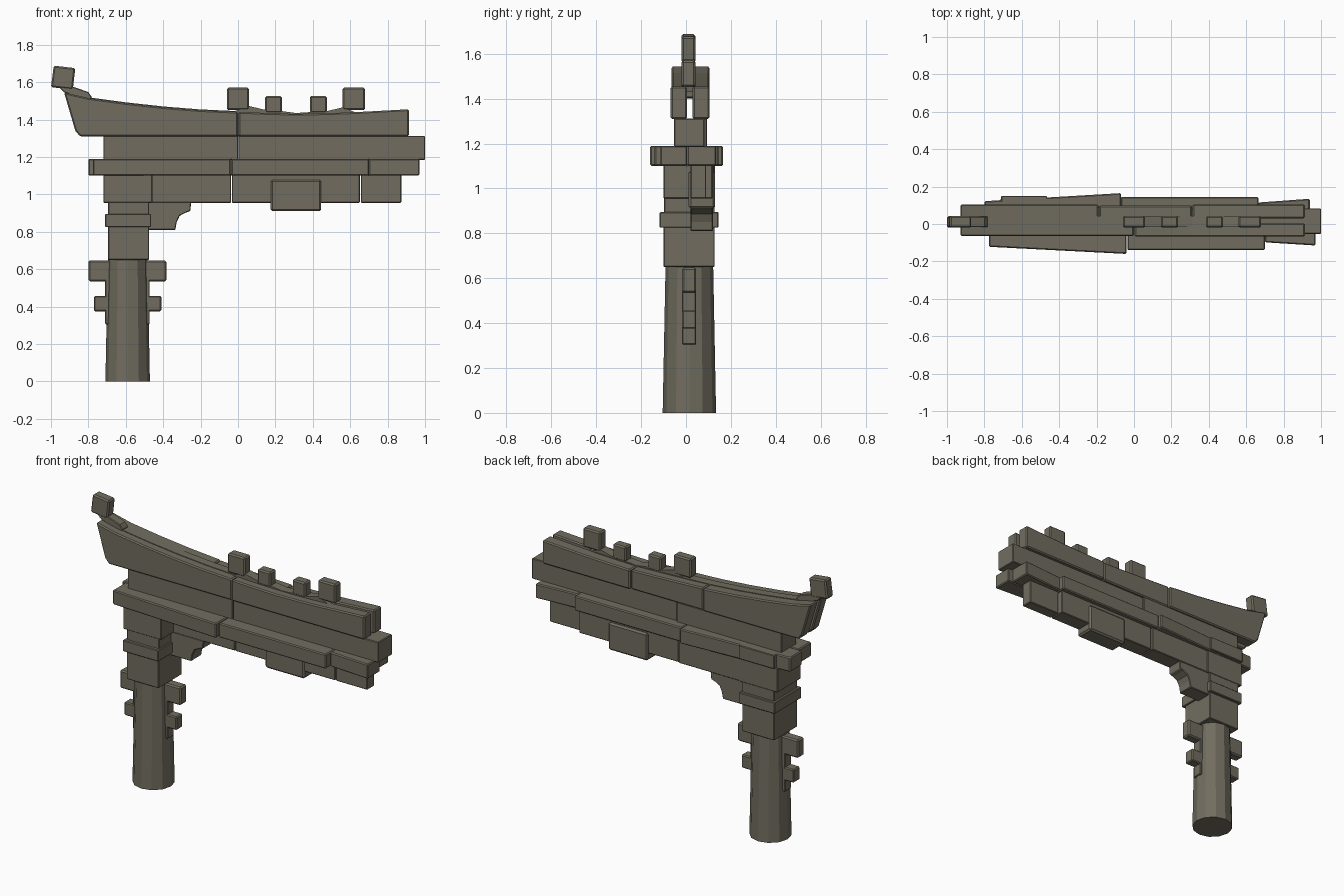
import bpy, bmesh, math
from mathutils import Vector

stone = bpy.data.materials.new("olive_grey_stone")
stone.diffuse_color = (0.165, 0.152, 0.115, 1)


def prism(name, pts, lo, hi, plan=False, bevel=0.0):
    """Extrude an x-z profile along y, or an x-y plan along z."""
    bm = bmesh.new()
    place = (lambda a, b, h: (a, b, h)) if plan else (lambda a, b, h: (a, h, b))
    low = [bm.verts.new(place(a, b, lo)) for a, b in pts]
    top = [bm.verts.new(place(a, b, hi)) for a, b in pts]
    bm.faces.new(low)
    bm.faces.new(top)
    n = len(pts)
    for i in range(n):
        j = (i + 1) % n
        bm.faces.new((low[i], low[j], top[j], top[i]))
    bmesh.ops.recalc_face_normals(bm, faces=bm.faces)
    me = bpy.data.meshes.new(name)
    bm.to_mesh(me)
    bm.free()
    me.materials.append(stone)
    ob = bpy.data.objects.new(name, me)
    bpy.context.collection.objects.link(ob)
    if bevel:
        m = ob.modifiers.new("worn_edges", 'BEVEL')
        m.width, m.segments = bevel, 1
        m.limit_method, m.angle_limit = 'ANGLE', math.radians(40)
    return ob


def box(name, x0, x1, y0, y1, z0, z1, bevel=0.004):
    return prism(name, [(x0, z0), (x1, z0), (x1, z1), (x0, z1)], y0, y1, bevel=bevel)


# Round post
bpy.ops.mesh.primitive_cone_add(vertices=12, radius1=0.119, radius2=0.106, depth=0.66,
                                location=(-0.59, 0.015, 0.33))
post = bpy.context.object
post.name = "post"
post.data.materials.append(stone)

# Stacked capital on the post
box("capital_base", -0.695, -0.475, -0.10, 0.128, 0.65, 0.83)
box("capital_band", -0.71, -0.465, -0.117, 0.145, 0.825, 0.895)
box("capital_neck", -0.695, -0.475, -0.097, 0.128, 0.89, 0.96)
box("capital_top", -0.72, -0.458, -0.10, 0.13, 0.955, 1.105)

# Ornamental side plates through the post
box("side_plate_spine", -0.71, -0.472, -0.017, 0.045, 0.305, 0.60)
box("side_plate_upper", -0.80, -0.383, -0.017, 0.045, 0.535, 0.647, 0.008)
box("side_plate_lower", -0.77, -0.41, -0.017, 0.045, 0.375, 0.457, 0.006)

# Lower tie beam in three stones, with a centre drop and a curved bracket
box("tie_beam_left", -0.47, -0.037, 0.02, 0.125, 0.955, 1.105)
box("tie_beam_middle", -0.033, 0.652, 0.02, 0.118, 0.955, 1.105)
box("tie_beam_right", 0.657, 0.873, 0.02, 0.09, 0.955, 1.105)
box("tie_beam_drop", 0.175, 0.445, 0.012, 0.13, 0.91, 1.08, 0.01)
prism("corner_bracket", [(-0.48, 0.81), (-0.335, 0.81), (-0.328, 0.85), (-0.312, 0.885),
                         (-0.28, 0.902), (-0.255, 0.91), (-0.25, 0.96), (-0.48, 0.96)],
      0.02, 0.12, bevel=0.004)

# Ledge: front and back rows, (x0, x1, outer y at x0, outer y at x1)
ledge = {"front": [(-0.775, -0.04, -0.122, -0.16), (-0.035, 0.70, -0.14, -0.14),
                   (0.70, 0.97, -0.098, -0.115)],
         "back": [(-0.80, -0.07, 0.122, 0.165), (-0.07, 0.665, 0.145, 0.145),
                  (0.665, 0.94, 0.115, 0.135)]}
for side, stones in ledge.items():
    for i, (x0, x1, ya, yb) in enumerate(stones):
        prism(f"ledge_{side}_{i}", [(x0, 0.005), (x1, 0.005), (x1, yb), (x0, ya)],
              1.10, 1.19, plan=True, bevel=0.006)
box("ledge_back_end_block", -0.71, -0.465, 0.0, 0.15, 1.105, 1.19)

# Main beam under the roof
box("main_beam_left", -0.72, 0.0, -0.053, 0.093, 1.185, 1.312)
box("main_beam_right", 0.002, 1.0, -0.053, 0.083, 1.185, 1.312)

# Curved roof rails
TOP = [(-0.93, 1.545), (-0.80, 1.515), (-0.6, 1.488), (-0.4, 1.466), (-0.2, 1.45),
       (0.0, 1.441), (0.15, 1.435), (0.3, 1.43), (0.45, 1.433), (0.6, 1.438),
       (0.75, 1.446), (0.915, 1.455)]


def top_z(x):
    for (xa, za), (xb, zb) in zip(TOP, TOP[1:]):
        if xa <= x <= xb:
            return za + (zb - za) * (x - xa) / (xb - xa)


def roof_rail(name, x0, x1, y0, y1):
    xs = [x0] + [x for x, _ in TOP if x0 < x < x1] + [x1]
    foot = -0.845 if x0 < -0.9 else x0
    pts = [(x, top_z(x)) for x in xs] + [(x1, 1.31), (foot, 1.31)]
    if x0 < -0.9:
        pts.append((-0.87, 1.34))
    prism(name, pts, y0, y1, bevel=0.007)


roof_rail("roof_rail_front_left", -0.93, 0.0, -0.065, 0.004)
roof_rail("roof_rail_front_right", 0.003, 0.913, -0.068, 0.004)
roof_rail("roof_rail_back_left", -0.93, -0.19, 0.03, 0.105)
roof_rail("roof_rail_back_middle", -0.187, 0.31, 0.03, 0.098)
roof_rail("roof_rail_back_right", 0.313, 0.913, 0.03, 0.105)

# Ridge strip closing the gap between the rails
xs = [x for x, _ in TOP if -0.9 < x < 0.7]
prism("ridge_strip", [(x, top_z(x) + 0.004) for x in xs] +
      [(x, top_z(x) - 0.03) for x in reversed(xs)], -0.012, 0.042)

# Ridge crest: sagging base, two large and two small teeth
prism("ridge_crest_base", [(-0.05, 1.435), (0.65, 1.43), (0.56, 1.465), (0.475, 1.445),
                           (0.31, 1.435), (0.235, 1.445), (0.145, 1.452), (0.06, 1.472)],
      -0.017, 0.04)
for i, (x0, x1, z0, z1) in enumerate([(-0.06, 0.06, 1.452, 1.57), (0.145, 0.235, 1.435, 1.526),
                                      (0.385, 0.475, 1.435, 1.526), (0.56, 0.68, 1.452, 1.57)]):
    box(f"ridge_tooth_{i}", x0, x1, -0.02, 0.042, z0, z1, 0.008)

# Upturned finial at the roof's left end
prism("finial_neck", [(-0.93, 1.545), (-0.80, 1.50), (-0.78, 1.518), (-0.80, 1.547),
                      (-0.88, 1.575), (-0.96, 1.575)], -0.017, 0.04, bevel=0.004)
prism("finial_block", [(-1.0, 1.573), (-0.883, 1.56), (-0.87, 1.675), (-0.985, 1.688)],
      -0.02, 0.042, bevel=0.008)
